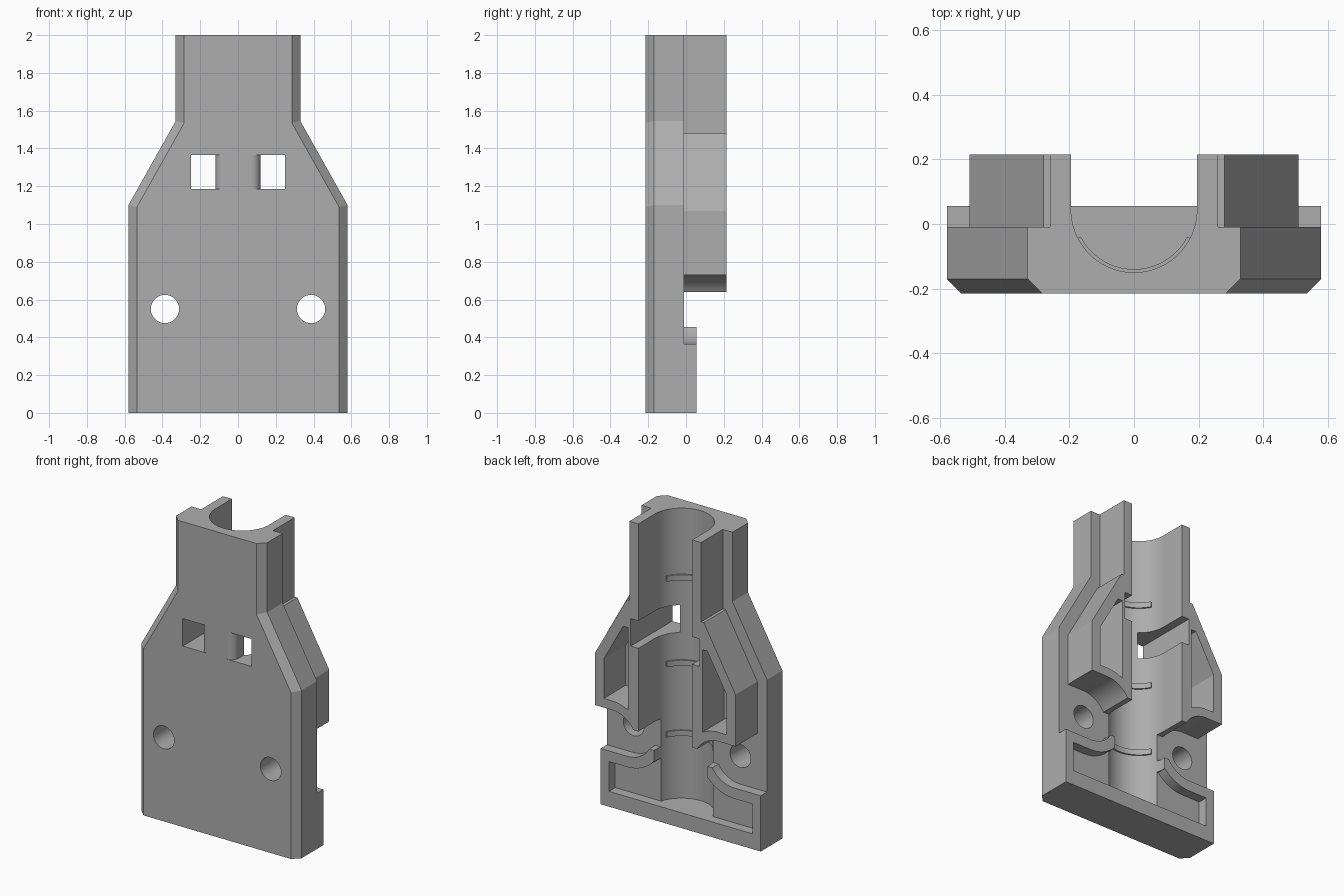
import bpy, bmesh
from math import cos, sin, radians

cube = bpy.data.objects.get("Cube")
if cube:
    bpy.data.objects.remove(cube, do_unlink=True)

grey = bpy.data.materials.new("plain grey")
grey.use_nodes = True
tone = (0.42, 0.42, 0.42, 1)
grey.diffuse_color = tone
grey.node_tree.nodes["Principled BSDF"].inputs["Base Color"].default_value = tone

SPLIT = -0.01            # back plane of the shell
SCREW = (0.387, 0.55)    # screw hole centre (x, z)
BORE = (0, 0.045)        # channel centre (x, y)


def arc(centre, r, a0, a1, n=12):
    steps = [radians(a0 + (a1 - a0) * i / n) for i in range(n + 1)]
    return [(centre[0] + r * cos(a), centre[1] + r * sin(a)) for a in steps]


def flip(pts):
    return [(-x, v) for x, v in reversed(pts)]


def loft(name, loops):
    """Closed solid through matching loops of 3D points."""
    bm = bmesh.new()
    rings = [[bm.verts.new(p) for p in loop] for loop in loops]
    bm.faces.new(rings[0])
    bm.faces.new(rings[-1])
    n = len(rings[0])
    for a, b in zip(rings, rings[1:]):
        for i in range(n):
            j = (i + 1) % n
            bm.faces.new((a[i], a[j], b[j], b[i]))
    bmesh.ops.recalc_face_normals(bm, faces=bm.faces)
    mesh = bpy.data.meshes.new(name)
    bm.to_mesh(mesh)
    bm.free()
    mesh.materials.append(grey)
    ob = bpy.data.objects.new(name, mesh)
    bpy.context.collection.objects.link(ob)
    return ob


def along_y(name, pts, y0, y1):
    return loft(name, [[(x, y, z) for x, z in pts] for y in (y0, y1)])


def along_z(name, pts, z0, z1):
    return loft(name, [[(x, y, z) for x, y in pts] for z in (z0, z1)])


def activate(ob):
    bpy.ops.object.select_all(action='DESELECT')
    ob.select_set(True)
    bpy.context.view_layer.objects.active = ob


def combine(target, tool, operation):
    tool.hide_render = True
    mod = target.modifiers.new("combine", 'BOOLEAN')
    mod.object, mod.operation, mod.solver = tool, operation, 'EXACT'
    activate(target)
    bpy.ops.object.modifier_apply(modifier=mod.name)
    bpy.data.objects.remove(tool, do_unlink=True)


def finish(ob):
    activate(ob)
    bpy.ops.object.shade_smooth_by_angle(angle=radians(20))
    ob.modifiers.new("flat areas", 'WEIGHTED_NORMAL').keep_sharp = True


# Bottle-shaped shell with chamfered front edges
outer = [(0.58, 0), (0.58, 1.1), (0.33, 1.545), (0.33, 2)]
inner = [(0.535, 0), (0.535, 1.09), (0.285, 1.535), (0.285, 2)]
outer, inner = outer + flip(outer), inner + flip(inner)
shell = loft("shell", [[(x, y, z) for x, z in pts] for pts, y in
                       ((outer, SPLIT), (outer, -0.17), (inner, -0.215))])

# Raised walls along the channel, widening into shoulders
wall = [(0.15, 0.64)] + arc(SCREW, 0.18, 150, 90)
wall += [(0.51, 0.73), (0.51, 1.07), (0.28, 1.48), (0.26, 1.48), (0.26, 2), (0.15, 2)]
walls = along_y("walls", wall + flip(wall), SPLIT, 0.215)

# Low rim around the base
rim = [(0.58, 0), (0.58, 0.365)] + arc(SCREW, 0.185, 270, 211) + [(0.15, 0.455)]
base_rim = along_y("base_rim", rim + flip(rim), SPLIT, 0.055)

# Pockets in the shoulders and the base rim
shoulder = [(0.27, 0.76)] + arc(SCREW, 0.24, 115, 90, 6)
shoulder += [(0.445, 0.79), (0.445, 1.05), (0.305, 1.3), (0.27, 1.3)]
tray = [(0.15, 0.1), (0.52, 0.1), (0.52, 0.295)]
tray += arc(SCREW, 0.255, 270, 222) + [(0.15, 0.38)]
for side in (lambda p: p, flip):
    combine(walls, along_y("cutter", side(shoulder), SPLIT - 0.1, 0.4), 'DIFFERENCE')
    combine(base_rim, along_y("cutter", side(tray), SPLIT - 0.1, 0.4), 'DIFFERENCE')

combine(shell, walls, 'UNION')
combine(shell, base_rim, 'UNION')

# Round channel open to the back and top
channel = arc(BORE, 0.195, 180, 360, 40) + [(0.195, 0.4), (-0.195, 0.4)]
combine(shell, along_z("cutter", channel, 0.1, 2.1), 'DIFFERENCE')

# Screw holes and strap slots with a rounded bar between them
slot = [(0.25, -0.3), (0.25, 0.4), (0.12, 0.4)]
slot += arc((0.07, -0.165), 0.05, 0, -90, 8) + [(0.07, -0.3)]
for side in (lambda p: p, flip):
    hole = arc(SCREW, 0.075, 0, 348.75, 31)
    combine(shell, along_y("cutter", side(hole), -0.4, 0.4), 'DIFFERENCE')
    combine(shell, along_z("cutter", side(slot), 1.185, 1.365), 'DIFFERENCE')
finish(shell)

# Thin grip ribs inside the channel
rib = arc(BORE, 0.185, 207, 333, 28) + arc(BORE, 0.2, 333, 207, 28)
for i, z in enumerate((0.53, 0.99, 1.55)):
    finish(along_z(f"grip_rib_{i + 1}", rib, z - 0.018, z + 0.018))
